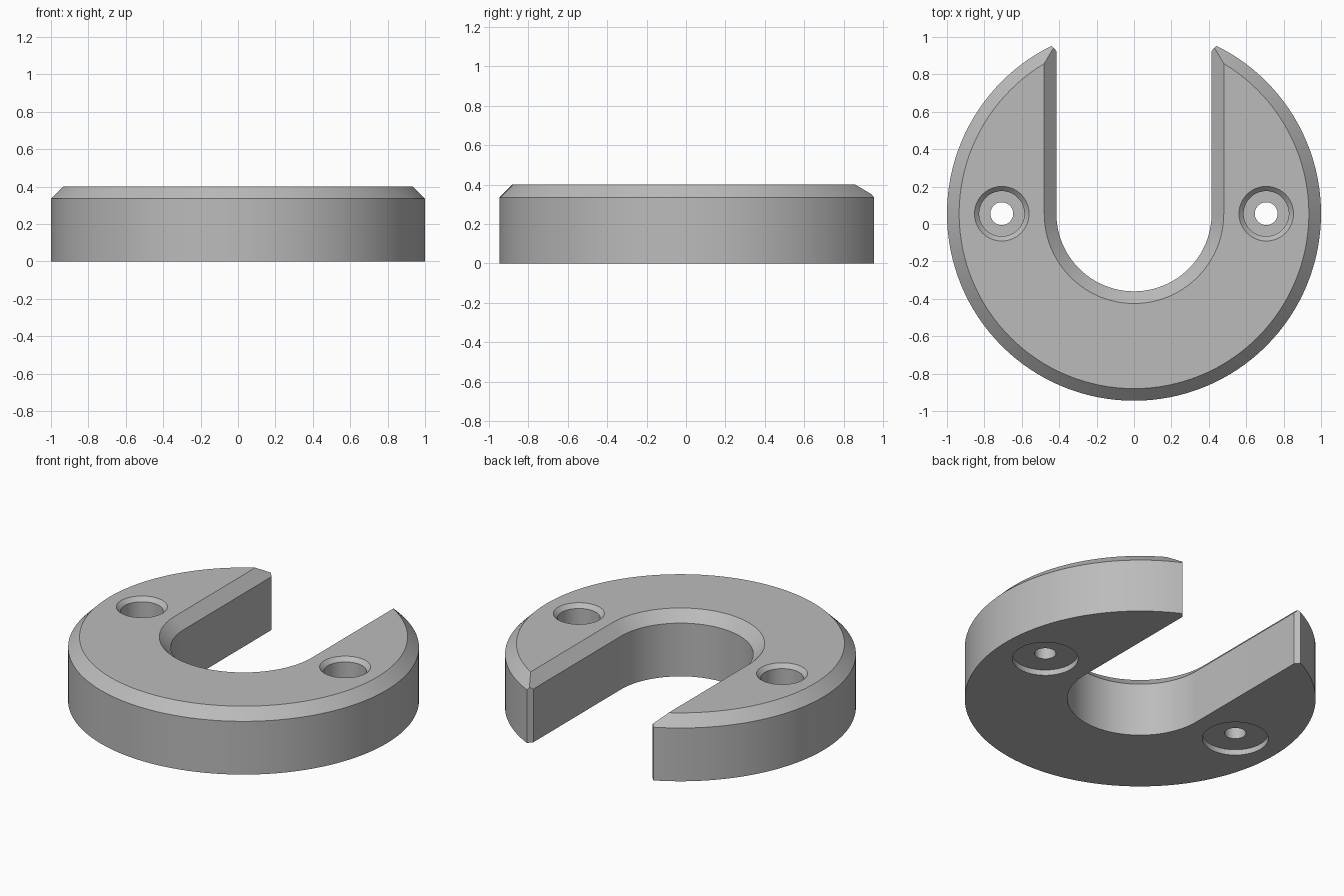
import bpy, bmesh, math

if "Cube" in bpy.data.objects:
    bpy.data.objects.remove(bpy.data.objects["Cube"])

CY = 0.055          # centre of the round body
H = 0.40            # body height
CH = 0.065          # edge chamfer
SLOT = 0.415        # slot half width

grey = bpy.data.materials.new("mid grey")
grey.diffuse_color = (0.5, 0.5, 0.5, 1)
grey.use_nodes = True
grey.node_tree.nodes["Principled BSDF"].inputs["Base Color"].default_value = grey.diffuse_color


def ring(radius, n, cx=0.0):
    return [(cx + radius * math.cos(2 * math.pi * i / n),
             CY + radius * math.sin(2 * math.pi * i / n)) for i in range(n)]


def slot_outline(half):
    """U shape, open end far behind the body."""
    arc = [(half * math.cos(a), CY + half * math.sin(a))
           for a in (math.pi + math.pi * i / 48 for i in range(49))]
    return arc + [(half, 1.5), (-half, 1.5)]


def loft(name, layers):
    """Closed solid through stacked outlines: list of (z, points)."""
    bm = bmesh.new()
    rows = [[bm.verts.new((x, y, z)) for x, y in pts] for z, pts in layers]
    n = len(rows[0])
    for a, b in zip(rows, rows[1:]):
        for i in range(n):
            j = (i + 1) % n
            bm.faces.new((a[i], a[j], b[j], b[i]))
    bm.faces.new(rows[0][::-1])
    bm.faces.new(rows[-1])
    bmesh.ops.recalc_face_normals(bm, faces=bm.faces)
    mesh = bpy.data.meshes.new(name)
    bm.to_mesh(mesh)
    bm.free()
    mesh.materials.append(grey)
    ob = bpy.data.objects.new(name, mesh)
    bpy.context.collection.objects.link(ob)
    return ob


# Round body with chamfered top rim
body = loft("slotted_ring_body", [(0, ring(1, 128)), (H - CH, ring(1, 128)),
                                  (H, ring(1 - CH, 128))])

# Slot with chamfered top edge
cutters = [loft("slot_cutter", [(-0.1, slot_outline(SLOT)),
                                (H - CH, slot_outline(SLOT)),
                                (H + 0.1, slot_outline(SLOT + CH + 0.1))])]

# Small vertical chamfer on both tips
tip = [(-0.39, 0.897), (0.39, 0.897), (0.515, 1.037), (-0.515, 1.037)]
cutters.append(loft("tip_cutter", [(-0.1, tip), (0.6, tip)]))

# Screw holes: bottom recess, through hole, counterbore, chamfered mouth
for side in (-1, 1):
    steps = [(-0.1, 0.188), (0.035, 0.188), (0.035, 0.061), (0.15, 0.061),
             (0.15, 0.121), (H - 0.025, 0.121), (H + 0.05, 0.196)]
    cutters.append(loft("hole_cutter", [(z, ring(r, 48, side * 0.707))
                                        for z, r in steps]))

bpy.context.view_layer.objects.active = body
body.select_set(True)
for c in cutters:
    mod = body.modifiers.new("cut", 'BOOLEAN')
    mod.operation = 'DIFFERENCE'
    mod.solver = 'EXACT'
    mod.object = c
    bpy.ops.object.modifier_apply(modifier=mod.name)
for c in cutters:
    bpy.data.objects.remove(c, do_unlink=True)

bpy.ops.object.shade_smooth_by_angle(angle=math.radians(30))
